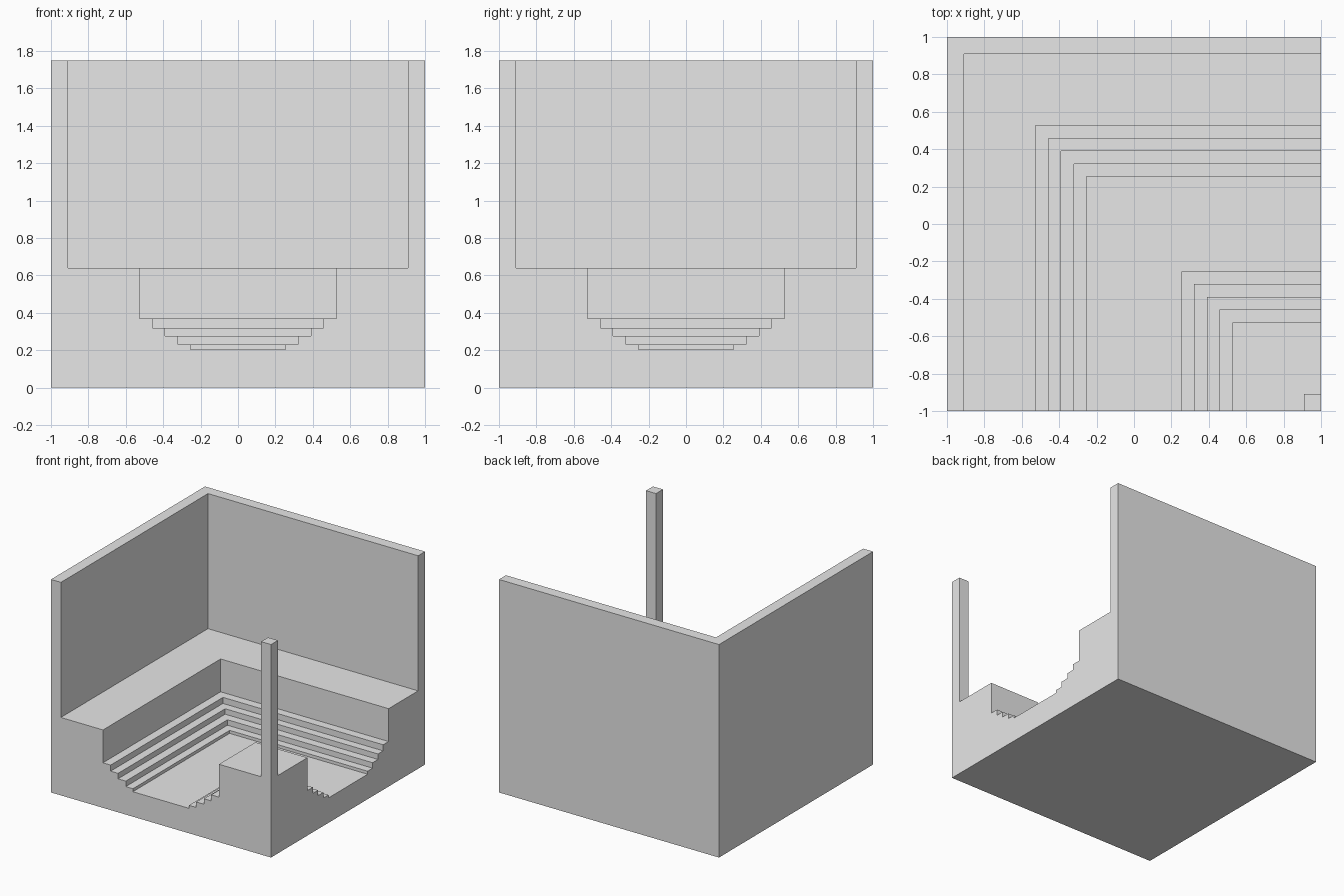
import bpy
import bmesh

if "Cube" in bpy.data.objects:
    bpy.data.objects.remove(bpy.data.objects["Cube"], do_unlink=True)

grey = bpy.data.materials.new("plain_grey")
grey.use_nodes = True
colour = (0.8, 0.8, 0.8, 1.0)
grey.diffuse_color = colour
grey.node_tree.nodes["Principled BSDF"].inputs["Base Color"].default_value = colour

# Half of the stepped section: distance from the centre line, tread height inside it
FLOOR = 0.205
STEPS = [(0.255, 0.23), (0.32, 0.275), (0.39, 0.32), (0.457, 0.37),
         (0.527, 0.64), (0.91, 1.75)]

half = []
height = FLOOR
for dist, tread in STEPS:
    half += [(dist, height), (dist, tread)]
    height = tread
half.append((1.0, height))

# Closed section: base, then the steps mirrored across the centre line
section = [(1.0, 0.0), (-1.0, 0.0)]
section += [(-t, z) for t, z in reversed(half)] + half

# Sweep the section round a mitred right-angle corner
bm = bmesh.new()
rings = []
for place in (lambda t: (t, -1.0), lambda t: (t, -t), lambda t: (1.0, -t)):
    rings.append([bm.verts.new((*place(t), z)) for t, z in section])
count = len(section)
for a, b in zip(rings, rings[1:]):
    for i in range(count):
        j = (i + 1) % count
        if section[i][0] == section[j][0] == 1.0:
            continue  # collapses to the outer corner edge
        bm.faces.new((a[i], a[j], b[j], b[i]))
bm.faces.new(rings[0])
bm.faces.new(rings[-1])

# Weld the corner and merge coplanar faces across the mitre
bmesh.ops.remove_doubles(bm, verts=bm.verts, dist=0.0001)
bmesh.ops.dissolve_limit(bm, angle_limit=0.01, verts=bm.verts, edges=bm.edges)
bmesh.ops.recalc_face_normals(bm, faces=bm.faces)

mesh = bpy.data.meshes.new("stepped_corner_room")
bm.to_mesh(mesh)
bm.free()
mesh.materials.append(grey)
room = bpy.data.objects.new("stepped_corner_room", mesh)
bpy.context.collection.objects.link(room)
